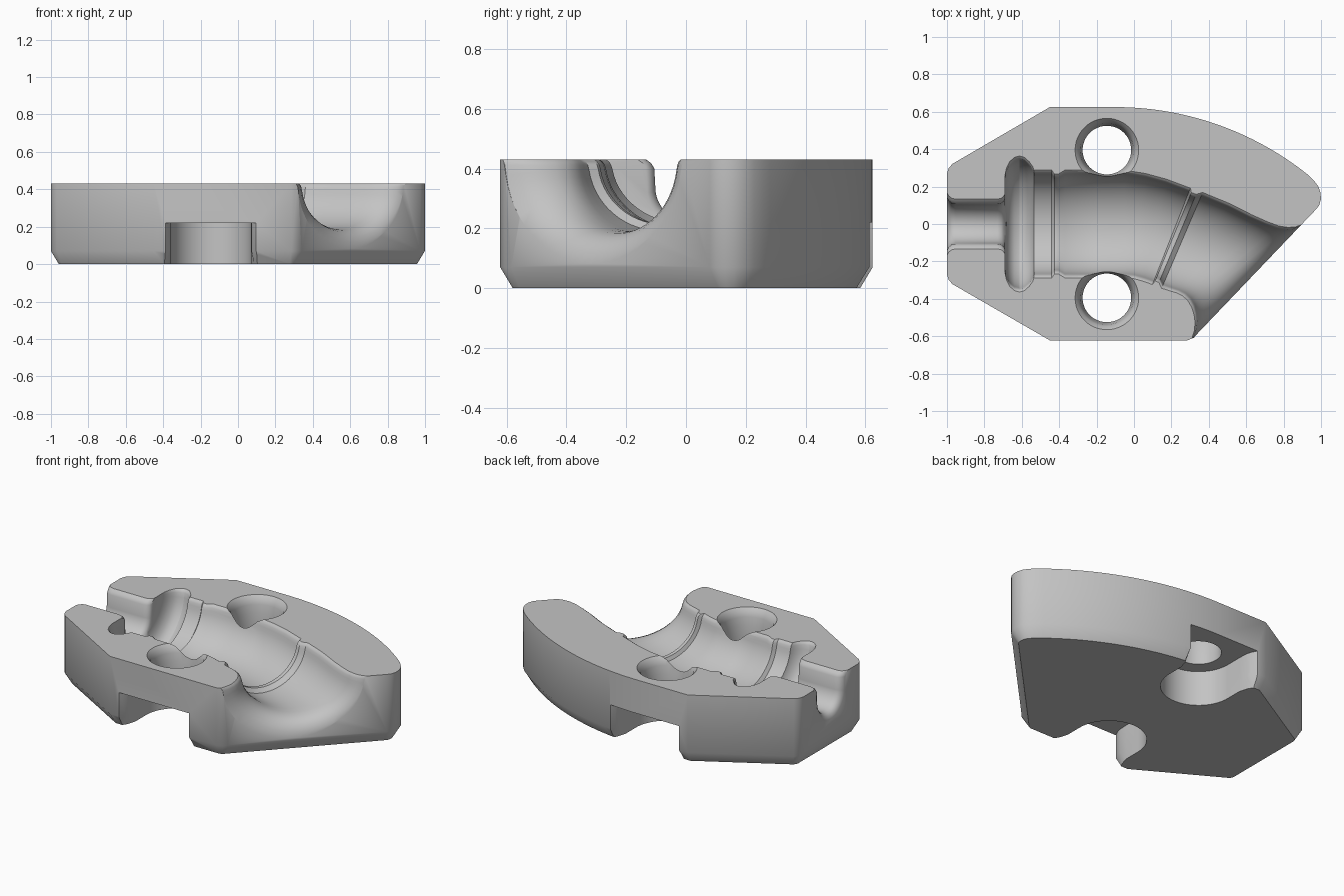
import bpy, bmesh, math
from mathutils import Vector

old = bpy.data.objects.get("Cube")
if old:
    bpy.data.objects.remove(old, do_unlink=True)

TOP = 0.43
HOLE_X = -0.145

grey = bpy.data.materials.new("plain_grey")
grey.use_nodes = True
grey.diffuse_color = (0.55, 0.55, 0.55, 1)
grey.node_tree.nodes["Principled BSDF"].inputs["Base Color"].default_value = grey.diffuse_color


def loft(name, rings):
    """Skin a closed solid through rings with equal point counts."""
    bm = bmesh.new()
    loops = [[bm.verts.new(p) for p in ring] for ring in rings]
    n = len(loops[0])
    for a, b in zip(loops, loops[1:]):
        for i in range(n):
            j = (i + 1) % n
            bm.faces.new((a[i], a[j], b[j], b[i]))
    bm.faces.new(loops[0])
    bm.faces.new(loops[-1])
    bmesh.ops.recalc_face_normals(bm, faces=bm.faces)
    mesh = bpy.data.meshes.new(name)
    bm.to_mesh(mesh)
    bm.free()
    mesh.materials.append(grey)
    ob = bpy.data.objects.new(name, mesh)
    bpy.context.collection.objects.link(ob)
    return ob


def inset(points, d):
    """Move a clockwise outline inward by d with mitred corners."""
    out = []
    for i, p in enumerate(points):
        p = Vector(p)
        a = (p - Vector(points[i - 1])).normalized()
        b = (Vector(points[(i + 1) % len(points)]) - p).normalized()
        na, nb = Vector((a.y, -a.x)), Vector((b.y, -b.x))
        out.append(p + (na + nb) * d / (1 + na.dot(nb)))
    return out


def at(points, z):
    return [(p[0], p[1], z) for p in points]


def arc(cx, cy, r, start, end, n):
    steps = [math.radians(start + (end - start) * i / n) for i in range(n + 1)]
    return [(cx + r * math.cos(t), cy + r * math.sin(t)) for t in steps]


def trough(left, right, depth, straight=0.0, lip=0.018):
    """U section between two rim points, with rounded lips, open above the top."""
    left, right = Vector(left), Vector(right)
    mid, half = (left + right) / 2, (left - right) / 2
    w = half.length
    prof = [(w + lip, 0.2), (w + lip, 0), (w + lip * 0.45, -lip * 0.4), (w + lip * 0.1, -lip)]
    n = 28
    t0 = 0.15
    for i in range(n + 1):
        t = t0 + (math.pi - 2 * t0) * i / n
        prof.append((w * math.cos(t), -straight - (depth - straight) * math.sin(t)))
    prof += [(-u, v) for u, v in reversed(prof[:4])]
    ring = []
    for u, v in prof:
        p = mid + half * (u / w)
        ring.append((p.x, p.y, TOP + v))
    return ring


# Block outline with curved back, rounded nose and slanted mouth face
outline = [(-1, -0.27), (-1, 0.27), (-0.99, 0.30), (-0.97, 0.322), (-0.45, 0.625)]
outline += arc(-0.1, -1.022, 1.647, 90, 51, 28)
outline += [(0.965, 0.228), (0.986, 0.2), (0.998, 0.165), (0.999, 0.13), (0.99, 0.1), (0.975, 0.08)]
outline += [(0.34, -0.585), (0.32, -0.608), (0.285, -0.622), (-0.45, -0.622),
            (-0.97, -0.322), (-0.99, -0.30)]
block = loft("clamp_block", [at(inset(outline, 0.042), 0), at(outline, 0.07), at(outline, TOP)])

# Channel: flange groove, straight run, first grip ridge
straight_run = [(-0.69, 0.24), (-0.682, 0.28), (-0.665, 0.315), (-0.64, 0.338), (-0.612, 0.346),
                (-0.585, 0.338), (-0.56, 0.315), (-0.542, 0.29), (-0.535, 0.27), (-0.44, 0.27),
                (-0.425, 0.249), (-0.405, 0.249), (-0.37, 0.27), (-0.2, 0.27), (-0.05, 0.27)]
sections = [trough((x, r), (x, -r), r - 0.035) for x, r in straight_run]

# Bend, second grip ridge and flared mouth: outer rim, inner rim, depth
bend = [(0.06, 0.252, 0.0, -0.274, 0.236), (0.17, 0.222, 0.055, -0.289, 0.237),
        (0.295, 0.175, 0.105, -0.307, 0.238), (0.30, 0.152, 0.12, -0.288, 0.216),
        (0.325, 0.142, 0.14, -0.296, 0.216), (0.36, 0.152, 0.155, -0.327, 0.238),
        (0.50, 0.095, 0.20, -0.342, 0.24), (0.62, 0.035, 0.24, -0.355, 0.24),
        (0.70, 0.0, 0.275, -0.373, 0.24), (0.76, -0.022, 0.303, -0.4, 0.242),
        (0.81, -0.03, 0.323, -0.435, 0.248), (0.85, -0.027, 0.335, -0.475, 0.262),
        (0.885, -0.015, 0.34, -0.515, 0.284), (0.91, 0.003, 0.335, -0.56, 0.313),
        (0.93, 0.022, 0.32, -0.605, 0.362), (1.05, -0.098, 0.44, -0.725, 0.362)]
sections += [trough(b[0:2], b[2:4], b[4]) for b in bend]
cutters = [loft("channel_cutter", sections)]

# Narrow slot through the left end wall
slot = [(-1.1, 0.14), (-1.0, 0.14), (-0.99, 0.12), (-0.975, 0.108), (-0.955, 0.103), (-0.73, 0.103),
        (-0.71, 0.108), (-0.697, 0.118), (-0.685, 0.14), (-0.62, 0.14)]
cutters.append(loft("slot_cutter", [trough((x, w), (x, -w), w + 0.1, 0.09, 0.03) for x, w in slot]))


def pocket_ring(side, flare, z):
    """Open U outline facing the front or back edge."""
    half = [(0.34 + flare, 0.8), (0.25 + flare, 0.64), (0.238 + flare, 0.612),
            (0.224 + flare * 0.9, 0.585), (0.217 + flare * 0.5, 0.555), (0.215, 0.5)]
    pts = half + arc(0, 0.395, 0.215, 0, -180, 32) + [(-x, y) for x, y in reversed(half)]
    return [(HOLE_X + x, side * y, z) for x, y in pts]


# Bolt holes with rounded rims, and head pockets below
for side in (1, -1):
    cutters.append(loft("pocket_cutter", [pocket_ring(side, f, z) for f, z in
                                          ((0.03, -0.1), (0.03, 0), (0, 0.07), (0, 0.22))]))
    hole = [(0.13, 0.1), (0.13, 0.27), (0.136, 0.33), (0.143, 0.38), (0.152, 0.41),
            (0.17, TOP), (0.17, 0.6)]
    cutters.append(loft("hole_cutter", [at(arc(HOLE_X, 0.395 * side, r, 0, 352.5, 47), z)
                                        for r, z in hole]))

# Cut everything out of the block
bpy.ops.object.select_all(action='DESELECT')
bpy.context.view_layer.objects.active = block
block.select_set(True)
for cutter in cutters:
    mod = block.modifiers.new("cut", 'BOOLEAN')
    mod.operation = 'DIFFERENCE'
    mod.solver = 'EXACT'
    mod.object = cutter
    bpy.ops.object.modifier_apply(modifier=mod.name)
    bpy.data.objects.remove(cutter, do_unlink=True)

bpy.ops.object.shade_smooth_by_angle(angle=math.radians(32))
